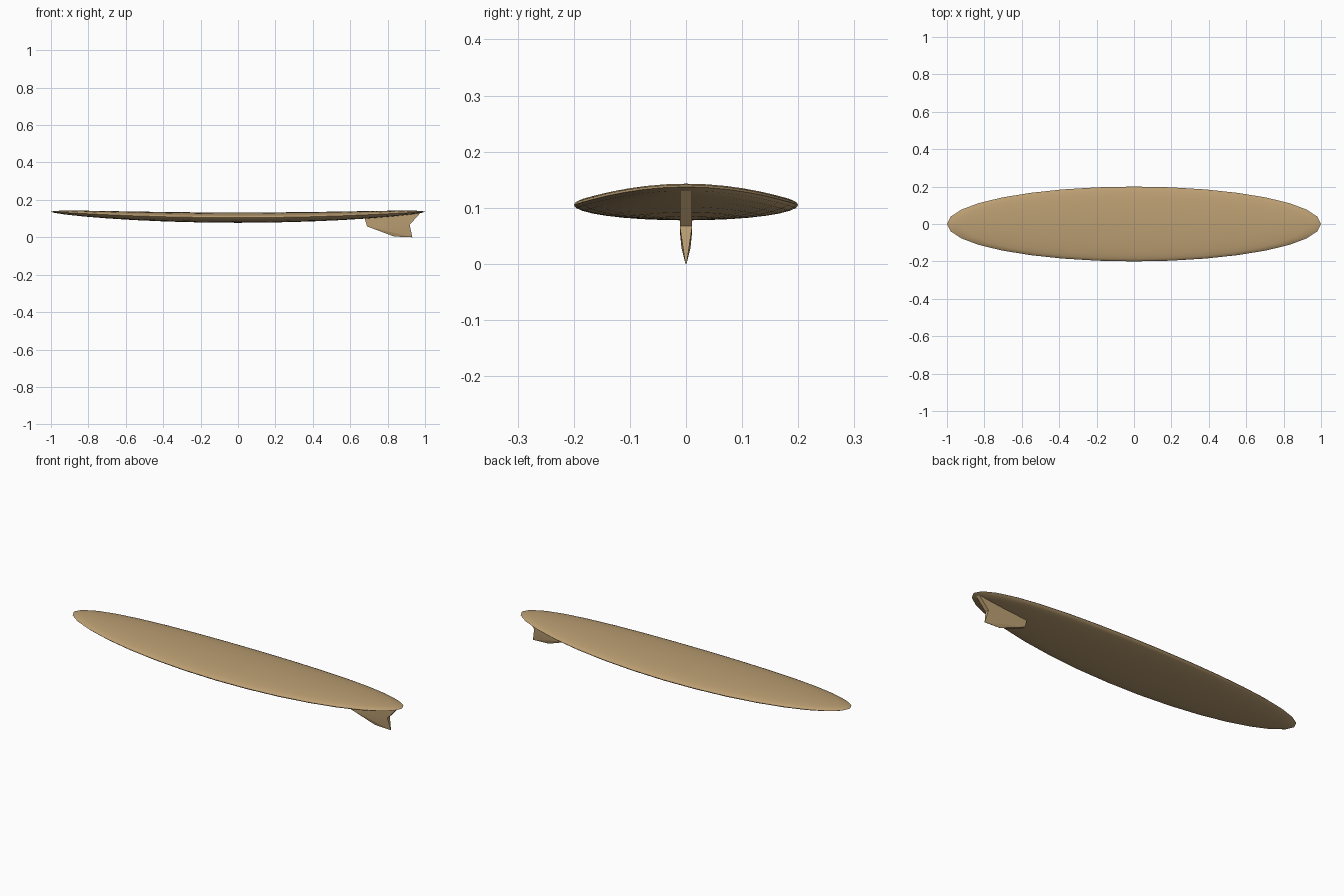
import bpy, bmesh, math

if "Cube" in bpy.data.objects:
    bpy.data.objects.remove(bpy.data.objects["Cube"])

tan = bpy.data.materials.new("tan")
tan.diffuse_color = (0.50, 0.345, 0.17, 1)
tan.use_nodes = True
tan.node_tree.nodes["Principled BSDF"].inputs["Base Color"].default_value = tan.diffuse_color


def make_object(name, bm, angle):
    bmesh.ops.recalc_face_normals(bm, faces=bm.faces)
    mesh = bpy.data.meshes.new(name)
    bm.to_mesh(mesh)
    bm.free()
    mesh.materials.append(tan)
    obj = bpy.data.objects.new(name, mesh)
    bpy.context.collection.objects.link(obj)
    bpy.ops.object.select_all(action='DESELECT')
    obj.select_set(True)
    bpy.context.view_layer.objects.active = obj
    bpy.ops.object.shade_smooth_by_angle(angle=math.radians(angle))
    return obj


# Board: flattened ellipsoid, bent upward towards nose and tail
bm = bmesh.new()
bmesh.ops.create_uvsphere(bm, u_segments=32, v_segments=16, radius=1)
for v in bm.verts:
    x, y, z = v.co
    v.co = (x, 0.2 * y, 0.105 + 0.032 * x * x + 0.0275 * z)
make_object("board", bm, 60)

# Fin: side profile as (x, z, half thickness), mirrored in y
points = [
    (0.675, 0.108, 0.011),   # 0 root front
    (0.978, 0.133, 0.011),   # 1 root back
    (0.69, 0.058, 0.011),    # 2 middle front
    (0.918, 0.067, 0.011),   # 3 middle back
    (0.815, 0.028, 0.008),   # 4 bulge above the tip
    (0.835, 0.004, 0.001),   # 5 tip front
    (0.932, 0.0, 0.001),     # 6 tip back
]
side_faces = [(0, 2, 3), (0, 3, 1), (2, 4, 3), (2, 5, 4), (4, 5, 6), (4, 6, 3)]
outline = [0, 2, 5, 6, 3, 1]
bm = bmesh.new()
left = [bm.verts.new((x, -t, z)) for x, z, t in points]
right = [bm.verts.new((x, t, z)) for x, z, t in points]
for f in side_faces:
    bm.faces.new([left[i] for i in f])
    bm.faces.new([right[i] for i in reversed(f)])
for a, b in zip(outline, outline[1:] + outline[:1]):
    bm.faces.new((left[a], right[a], right[b], left[b]))
make_object("fin", bm, 5)
